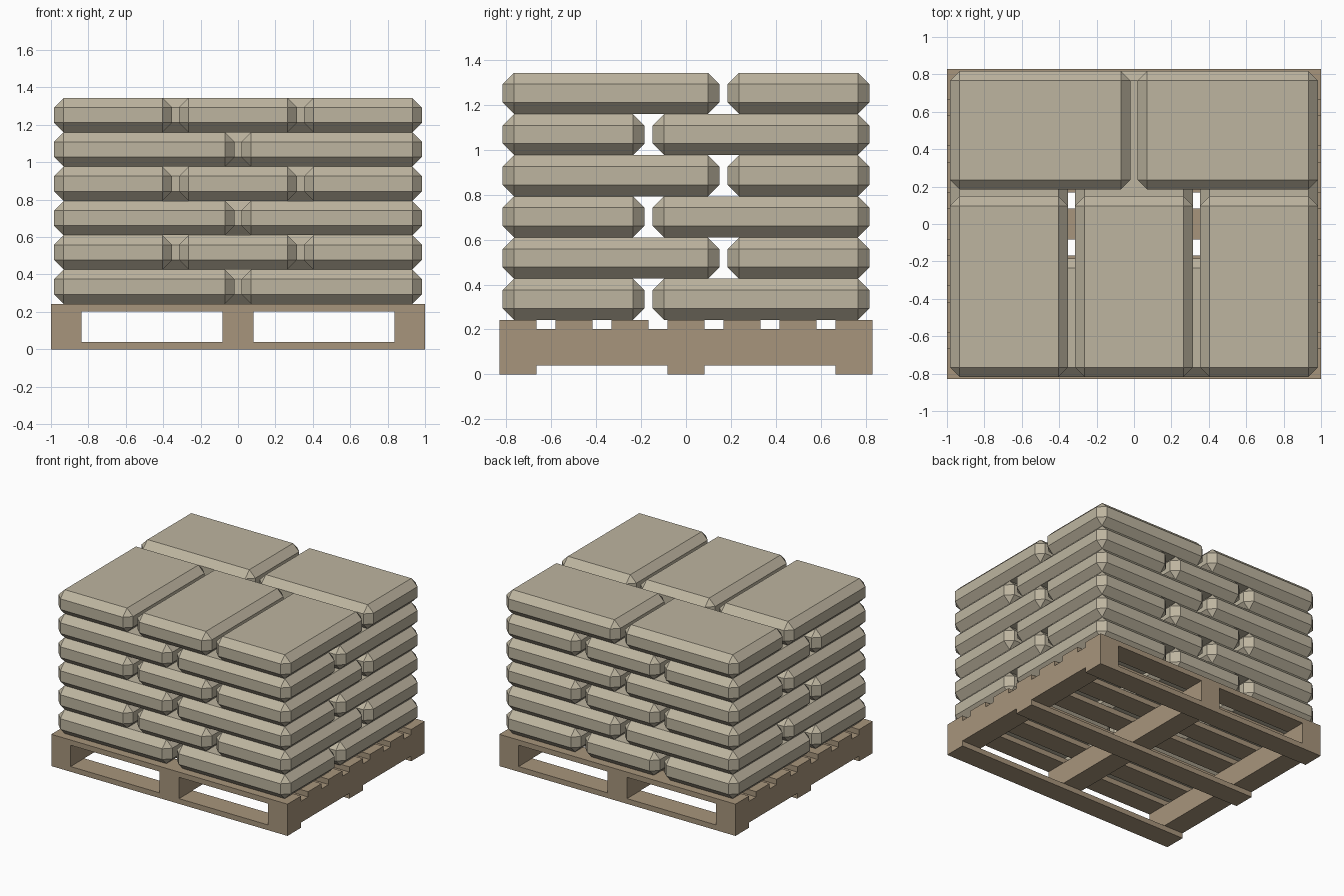
import bpy
import bmesh

cube = bpy.data.objects.get("Cube")
if cube:
    bpy.data.objects.remove(cube, do_unlink=True)


def make_material(name, rgb):
    mat = bpy.data.materials.new(name)
    mat.use_nodes = True
    color = (*rgb, 1)
    mat.diffuse_color = color
    mat.node_tree.nodes["Principled BSDF"].inputs["Base Color"].default_value = color
    return mat


wood = make_material("pallet wood", (0.39, 0.30, 0.20))
cloth = make_material("sack cloth", (0.51, 0.46, 0.35))


def box(name, low, high, mat, chamfer=0):
    """Box between two corners, with optional chamfered edges."""
    bm = bmesh.new()
    bmesh.ops.create_cube(bm, size=1)
    size = [h - l for l, h in zip(low, high)]
    bmesh.ops.scale(bm, vec=size, verts=bm.verts)
    if chamfer:
        bmesh.ops.bevel(bm, geom=bm.edges[:], offset=chamfer, segments=1,
                        affect='EDGES')
    mesh = bpy.data.meshes.new(name)
    bm.to_mesh(mesh)
    bm.free()
    mesh.materials.append(mat)
    obj = bpy.data.objects.new(name, mesh)
    obj.location = [(l + h) / 2 for l, h in zip(low, high)]
    bpy.context.collection.objects.link(obj)
    return obj


# Pallet: bottom boards, stringers and top slats
HALF_X, HALF_Y, HALF_BOARD = 1.0, 0.83, 0.082
BOARD, DECK, TOP = 0.04, 0.203, 0.243

for side in (-1, 0, 1):
    y = side * (HALF_Y - HALF_BOARD)
    box("bottom_board", (-HALF_X, y - HALF_BOARD, 0),
        (HALF_X, y + HALF_BOARD, BOARD), wood)
    x = side * (HALF_X - HALF_BOARD)
    box("stringer", (x - HALF_BOARD, -HALF_Y, BOARD),
        (x + HALF_BOARD, HALF_Y, DECK), wood)

for i in range(-3, 4):
    y = i / 3 * (HALF_Y - HALF_BOARD)
    box("top_slat", (-HALF_X, y - HALF_BOARD, DECK),
        (HALF_X, y + HALF_BOARD, TOP), wood)

# Sacks: each layer has a row of two and a row of three, swapped every layer
SACK_X, SACK_Y, GAP = 0.983, 0.817, 0.037
LAYER, LAYERS, CHAMFER = 0.1835, 6, 0.051
SPLIT = 0.167


def sack_row(count, y_low, y_high, z):
    width = (2 * SACK_X - (count - 1) * GAP) / count
    for i in range(count):
        x = -SACK_X + i * (width + GAP)
        box("sack", (x, y_low, z), (x + width, y_high, z + LAYER), cloth, CHAMFER)


for layer in range(LAYERS):
    z = TOP + layer * LAYER
    front, back, split = (2, 3, -SPLIT) if layer % 2 == 0 else (3, 2, SPLIT)
    sack_row(front, -SACK_Y, split - GAP / 2, z)
    sack_row(back, split + GAP / 2, SACK_Y, z)
